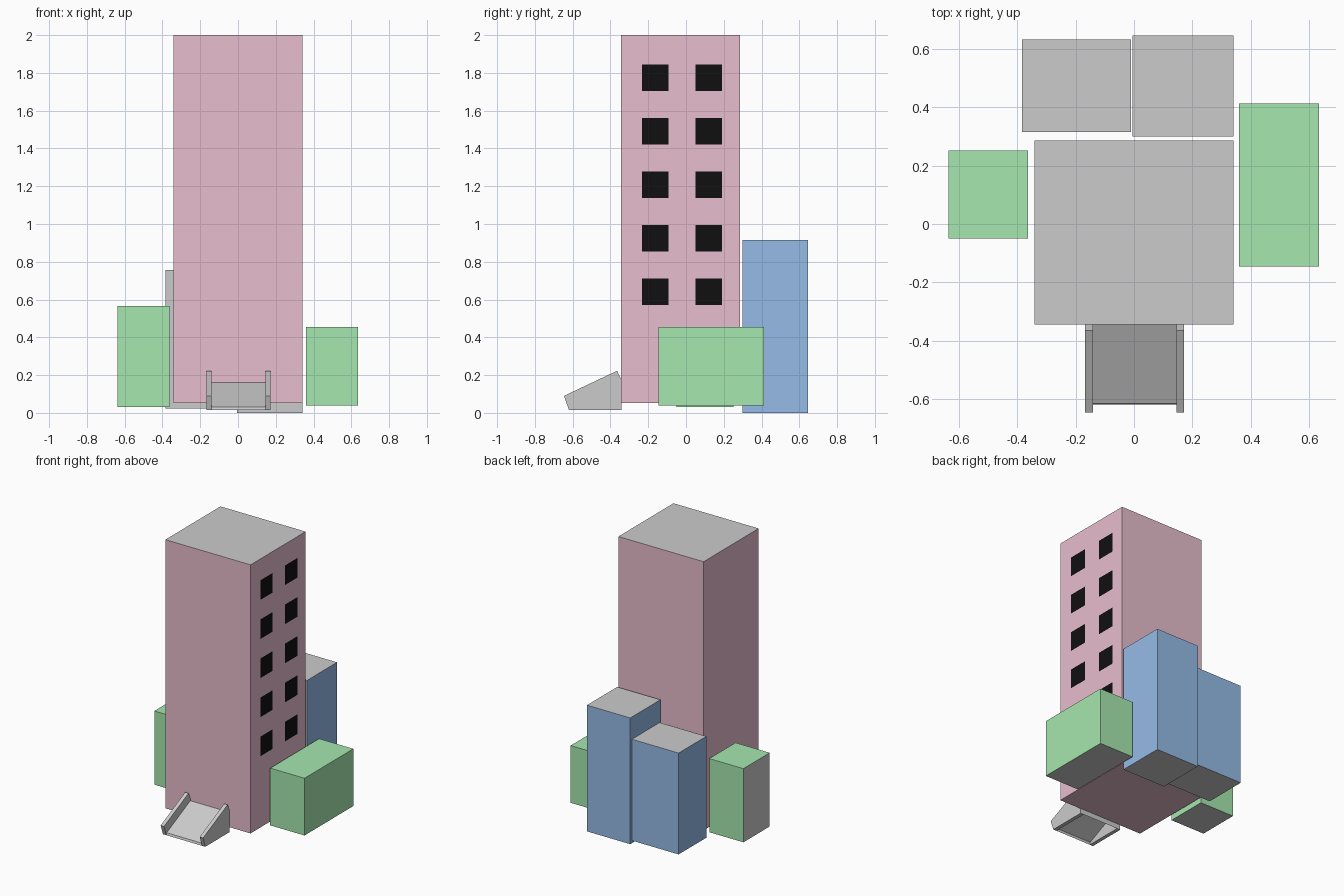
import bpy

if "Cube" in bpy.data.objects:
    bpy.data.objects.remove(bpy.data.objects["Cube"])


def material(name, rgb):
    m = bpy.data.materials.new(name)
    m.diffuse_color = (*rgb, 1)
    m.use_nodes = True
    m.node_tree.nodes["Principled BSDF"].inputs["Base Color"].default_value = m.diffuse_color
    return m


GREY = material("grey", (0.8, 0.8, 0.8))
PINK = material("pink", (0.8, 0.51, 0.61))
BLUE = material("blue", (0.3, 0.5, 0.8))
GREEN = material("green", (0.38, 0.8, 0.43))
BLACK = material("black", (0.005, 0.005, 0.005))


def add_mesh(name, verts, faces, mats=()):
    me = bpy.data.meshes.new(name)
    me.from_pydata(verts, [], faces)
    for m in mats:
        me.materials.append(m)
    ob = bpy.data.objects.new(name, me)
    bpy.context.collection.objects.link(ob)
    return ob


BOX_FACES = {
    "-x": (0, 1, 3, 2), "+x": (4, 6, 7, 5),
    "-y": (0, 4, 5, 1), "+y": (2, 3, 7, 6),
    "-z": (0, 2, 6, 4), "+z": (1, 5, 7, 3),
}


def box(name, xs, ys, zs, mat, grey_sides):
    """Box from ranges; the listed sides stay grey."""
    verts = [(x, y, z) for x in xs for y in ys for z in zs]
    ob = add_mesh(name, verts, list(BOX_FACES.values()), (mat, GREY))
    for poly, side in zip(ob.data.polygons, BOX_FACES):
        poly.material_index = int(side in grey_sides)
    return ob


def extrude_x(name, profile, x0, x1, solid):
    """Extrude a y-z profile along x, as a closed prism or an open strip."""
    n = len(profile)
    verts = [(x, y, z) for x in (x0, x1) for y, z in profile]
    faces = [(i, i + n, (i + 1) % n + n, (i + 1) % n)
             for i in range(n if solid else n - 1)]
    if solid:
        faces += [tuple(range(n)), tuple(reversed(range(n, 2 * n)))]
    return add_mesh(name, verts, faces)


# Main tower
box("tower", (-0.341, 0.342), (-0.345, 0.286), (0.053, 2.0), PINK, ("+z",))

# Two columns of five windows on the right side
verts, faces = [], []
for y in (-0.163, 0.12):
    for row in range(5):
        z, h, n = 0.641 + 0.2833 * row, 0.071, len(verts)
        verts += [(0.343, y + a * h, z + b * h)
                  for a, b in ((-1, -1), (1, -1), (1, 1), (-1, 1))]
        faces.append((n, n + 1, n + 2, n + 3))
add_mesh("windows", verts, faces, (BLACK,))

# Rear blocks
box("rear_block_left", (-0.384, -0.01), (0.316, 0.633), (0.022, 0.757),
    BLUE, ("-y", "+z", "-z"))
box("rear_block_right", (-0.005, 0.342), (0.3, 0.646), (0.0, 0.915),
    BLUE, ("-y", "+z", "-z"))

# Side blocks
box("side_block_right", (0.36, 0.635), (-0.145, 0.414), (0.04, 0.455),
    GREEN, ("-x", "-z"))
box("side_block_left", (-0.637, -0.363), (-0.049, 0.252), (0.032, 0.566),
    GREEN, ("-x", "-z"))

# Entrance ramp: two side walls with a sloping deck between, open below
wall = [(-0.62, 0.016), (-0.646, 0.09), (-0.365, 0.223), (-0.345, 0.18), (-0.341, 0.016)]
extrude_x("ramp_wall_left", wall, -0.168, -0.141, True)
extrude_x("ramp_wall_right", wall, 0.145, 0.172, True)
deck = [(-0.62, 0.016), (-0.615, 0.032), (-0.345, 0.161), (-0.341, 0.016)]
extrude_x("ramp_deck", deck, -0.141, 0.145, False)
